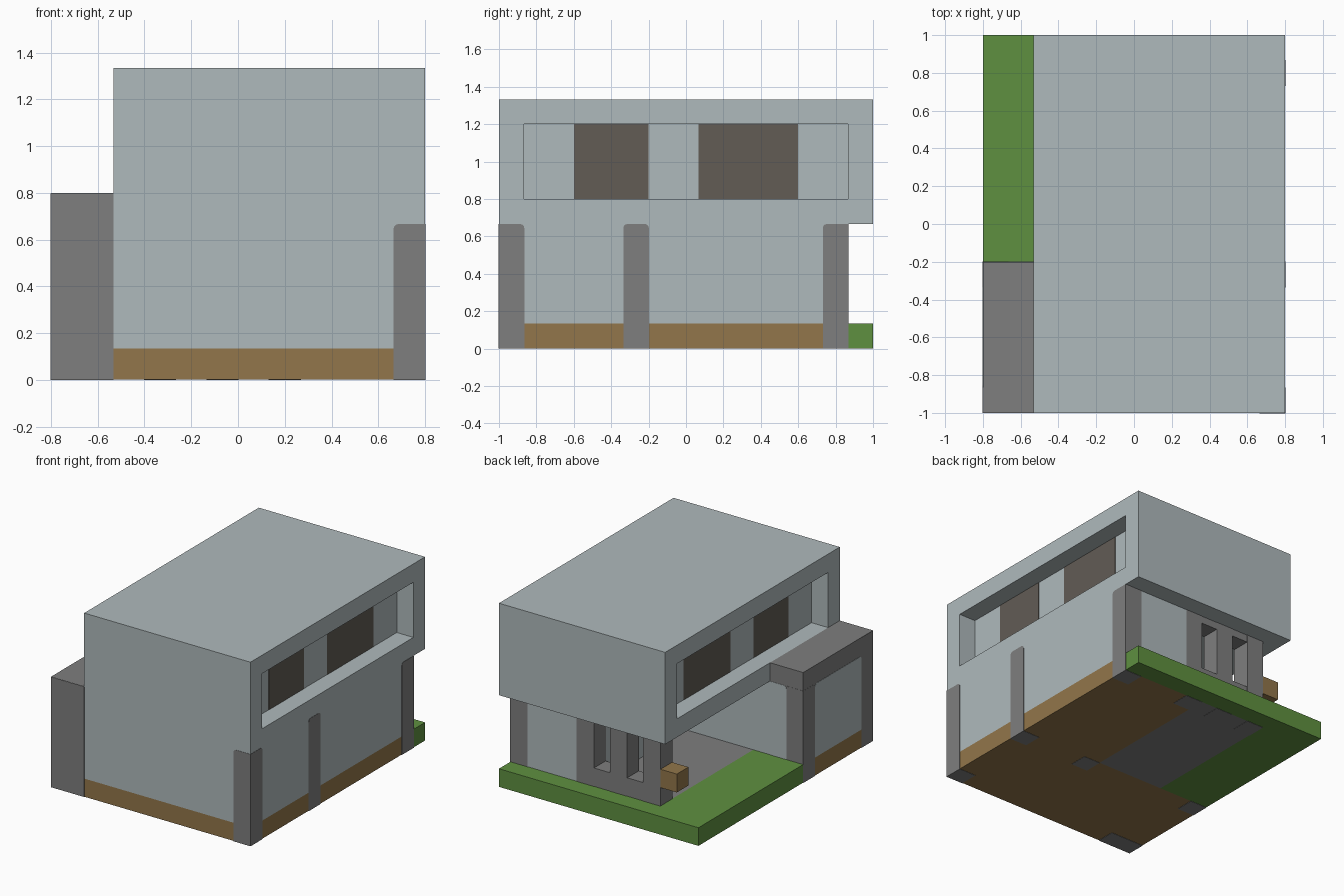
import bpy, bmesh
from mathutils import Vector

cube = bpy.data.objects.get("Cube")
if cube:
    bpy.data.objects.remove(cube, do_unlink=True)


def material(name, rgb):
    m = bpy.data.materials.new(name)
    m.use_nodes = True
    m.diffuse_color = (*rgb, 1)
    m.node_tree.nodes["Principled BSDF"].inputs["Base Color"].default_value = (*rgb, 1)
    return m


PLASTER = material("pale plaster", (0.43, 0.49, 0.503))
STONE = material("grey stone", (0.21, 0.21, 0.21))
EARTH = material("brown wood", (0.287, 0.181, 0.069))
GRASS = material("green grass", (0.114, 0.279, 0.051))
GLASS = material("dark window", (0.122, 0.107, 0.091))

U = 2 / 15      # module of the plan
THIN = 0.002    # how far painted and stone details stand proud
LOW = U         # top of the plinth
MID = 5 * U     # underside of the upper floor
TOP = 10 * U


def box(name, mat, x, y, z, grow=0, rounded=(), radius=0.022):
    """Box from ranges; rounded lists the (axis, side) top edges to soften."""
    bm = bmesh.new()
    bmesh.ops.create_cube(bm, size=1)
    lo = Vector((x[0] - grow, y[0] - grow, z[0]))
    hi = Vector((x[1] + grow, y[1] + grow, z[1]))
    for v in bm.verts:
        v.co = [hi[i] if v.co[i] > 0 else lo[i] for i in range(3)]
    edges = []
    for axis, side in rounded:
        limit = hi[axis] if side > 0 else lo[axis]
        edges += [e for e in bm.edges if all(
            abs(v.co[axis] - limit) < 1e-5 and abs(v.co.z - hi.z) < 1e-5
            for v in e.verts)]
    if edges:
        bmesh.ops.bevel(bm, geom=edges, offset=radius, segments=3,
                        profile=0.5, affect='EDGES')
    return finish(name, mat, bm)


def finish(name, mat, bm):
    bmesh.ops.recalc_face_normals(bm, faces=bm.faces)
    mesh = bpy.data.meshes.new(name)
    bm.to_mesh(mesh)
    bm.free()
    mesh.materials.append(mat)
    ob = bpy.data.objects.new(name, mesh)
    bpy.context.scene.collection.objects.link(ob)
    return ob


# Upper floor with a recessed gallery on each long side
left, right = -4 * U, 6 * U
bm = bmesh.new()
bmesh.ops.create_cube(bm, size=1)
for v in bm.verts:
    v.co = (right if v.co.x > 0 else left, 2 * v.co.y, TOP if v.co.z > 0 else MID)
bm.normal_update()
for side in (-1, 1):
    face = max(bm.faces, key=lambda f: f.normal.x * side)
    bmesh.ops.inset_region(bm, faces=[face], thickness=U, use_even_offset=True)
    new = bmesh.ops.extrude_discrete_faces(bm, faces=[face])["faces"]
    bmesh.ops.translate(bm, verts=new[0].verts, vec=(-side * U, 0, 0))
finish("upper_floor", PLASTER, bm)

# Gallery windows
for label, wall in (("left", right - U), ("right", left + U)):
    for place, span in (("front", (-0.6, -0.2)), ("back", (U / 2, 0.6))):
        box(f"{place}_{label}_window", GLASS, (wall - THIN, wall + THIN), span,
            (6 * U, 9 * U))

# Ground floor walls in an L plan, on a plinth
box("front_room", PLASTER, (left, right), (-1, -0.2), (LOW, MID))
box("side_room", PLASTER, (U, right), (-0.2, 6.5 * U), (LOW, MID))
box("front_plinth", EARTH, (-right, right), (-1, -0.2), (THIN, LOW))
box("side_plinth", EARTH, (U, right), (-0.2, 6.5 * U), (THIN, LOW))

# Stone pillars set into the left wall
box("front_corner_pillar", STONE, (5 * U, right), (-1, -6.5 * U), (0, MID),
    THIN, [(0, -1), (1, 1)])
box("middle_pillar", STONE, (5 * U, right), (-2.5 * U, -1.5 * U), (0, MID),
    THIN, [(1, -1), (1, 1)])
box("back_corner_pillar", STONE, (5 * U, right), (5.5 * U, 6.5 * U), (0, MID),
    THIN, [(1, -1)])
box("inner_pillar", STONE, (U, 2 * U), (-2.5 * U, -1.5 * U), (0, LOW))

# Low stone wing with plaster panels
box("wing", STONE, (-right, left), (-1, -0.2), (LOW, 6 * U))
box("wing_front_wall", STONE, (-right, left), (-1, -6.5 * U), (0, 6 * U - THIN), THIN / 2)
box("wing_back_pillar", STONE, (-right, -5 * U), (-2.5 * U, -1.5 * U), (0, MID), THIN / 2)
box("wing_side_panel", PLASTER, (-right - THIN, -right + THIN),
    (-6.5 * U, -2.5 * U), (LOW, MID), 0, [(1, -1), (1, 1)])
box("wing_back_panel", PLASTER, (-5 * U, left), (-0.2 - THIN, -0.2 + THIN),
    (LOW, MID), 0, [(0, -1)])

# Colonnade at the back of the covered terrace
for i in range(3):
    x = U - 2 * U * i
    box(f"colonnade_pillar_{i + 1}", STONE, (x, x + U), (5.5 * U, 6.5 * U), (0, MID), THIN)
    if i:
        gap = (x + U, x + 2 * U)
        box(f"colonnade_sill_{i}", STONE, gap, (5.5 * U, 6.5 * U), (LOW, 2 * U))
        box(f"colonnade_lintel_{i}", STONE, gap, (5.5 * U, 6.5 * U), (4.6 * U, MID))
box("wooden_box", EARTH, (-4 * U, -3 * U), (5.5 * U, 6.5 * U), (2 * U, 3 * U))

# Terrace floor and lawn
box("terrace_floor", STONE, (-3 * U, U), (-0.2, 6.5 * U), (THIN, LOW))
box("side_lawn", GRASS, (-right, -3 * U), (-0.2, 6.5 * U), (THIN, LOW))
box("back_lawn", GRASS, (-right, right), (6.5 * U, 1), (THIN, LOW))
